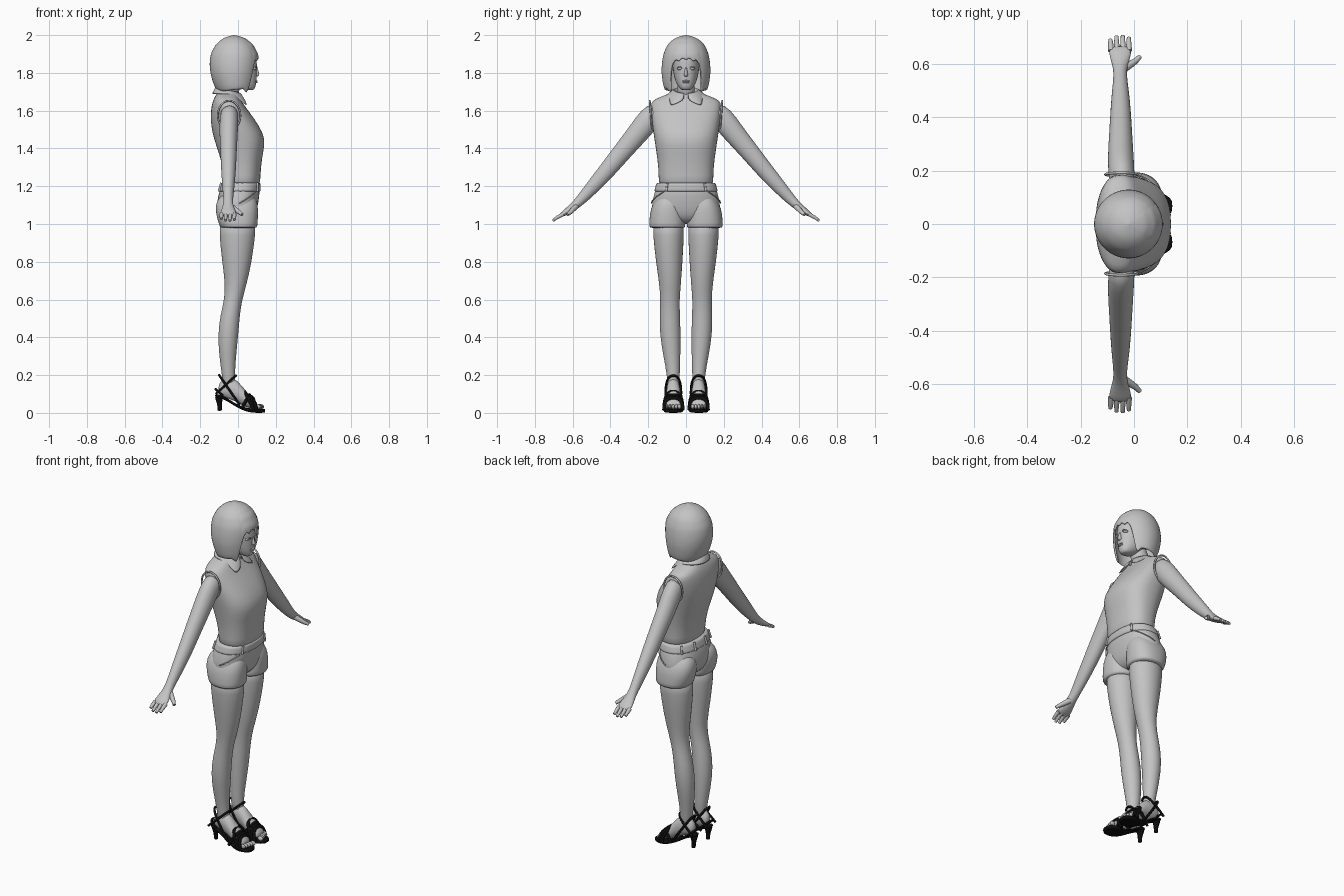
import bpy, bmesh, math
from mathutils import Vector as V

cube = bpy.data.objects.get("Cube")
if cube:
    bpy.data.objects.remove(cube)


def material(name, value):
    m = bpy.data.materials.new(name)
    m.use_nodes = True
    col = (value, value, value, 1)
    m.diffuse_color = col
    m.node_tree.nodes["Principled BSDF"].inputs["Base Color"].default_value = col
    return m


GREY = material("plain_grey", 0.55)
BLACK = material("shoe_black", 0.004)


def finish(name, bm, mat, mirror=False, solid=0, subdiv=1):
    bmesh.ops.recalc_face_normals(bm, faces=bm.faces)
    me = bpy.data.meshes.new(name)
    bm.to_mesh(me)
    bm.free()
    for f in me.polygons:
        f.use_smooth = True
    me.materials.append(mat)
    ob = bpy.data.objects.new(name, me)
    bpy.context.collection.objects.link(ob)
    if mirror:
        mod = ob.modifiers.new("mirror", "MIRROR")
        mod.use_axis = (False, True, False)
        mod.use_mirror_merge = False
    if solid:
        mod = ob.modifiers.new("thickness", "SOLIDIFY")
        mod.thickness = solid
    if subdiv:
        ob.modifiers.new("smooth", "SUBSURF").levels = subdiv
        ob.modifiers["smooth"].render_levels = subdiv
    return ob


def spow(v, p):
    return math.copysign(abs(v) ** (2 / p), v)


def loft(name, rings, mat=GREY, mirror=False, p=2, n=24):
    """Skin a tube through rings of (centre, half axis, half axis)."""
    bm = bmesh.new()
    loops = []
    for c, u, v in rings:
        ang = [2 * math.pi * i / n for i in range(n)]
        loops.append([bm.verts.new(c + u * spow(math.cos(a), p) + v * spow(math.sin(a), p)) for a in ang])
    for a, b in zip(loops, loops[1:]):
        for i in range(n):
            j = (i + 1) % n
            bm.faces.new((a[i], a[j], b[j], b[i]))
    bm.faces.new(loops[0])
    bm.faces.new(loops[-1])
    return finish(name, bm, mat, mirror)


def level(z, x0, x1, y1, y0=None):
    """Horizontal ring from its extents."""
    y0 = -y1 if y0 is None else y0
    return V(((x0 + x1) / 2, (y0 + y1) / 2, z)), V(((x1 - x0) / 2, 0, 0)), V((0, (y1 - y0) / 2, 0))


def upright(x, z, h, w, y=0.067):
    """Ring facing along x."""
    return V((x, y, z)), V((0, w, 0)), V((0, 0, h))


def tubes(name, paths, r, mat=GREY, both=True, taper=1):
    cu = bpy.data.curves.new(name, "CURVE")
    cu.dimensions = "3D"
    cu.bevel_depth = r
    cu.bevel_resolution = 3
    cu.use_fill_caps = True
    for side in ((1, -1) if both else (1,)):
        for path in paths:
            sp = cu.splines.new("POLY")
            sp.points.add(len(path) - 1)
            for i, (x, y, z) in enumerate(path):
                sp.points[i].co = (x, y * side, z, 1)
                sp.points[i].radius = 1 + (taper - 1) * i / (len(path) - 1)
            sp.use_smooth = True
    cu.materials.append(mat)
    ob = bpy.data.objects.new(name, cu)
    bpy.context.collection.objects.link(ob)


def ball(name, at, size, mirror=False, mat=GREY):
    bm = bmesh.new()
    bmesh.ops.create_uvsphere(bm, u_segments=16, v_segments=10, radius=1)
    for v in bm.verts:
        v.co = V([c * s + o for c, s, o in zip(v.co, size, at)])
    return finish(name, bm, mat, mirror, subdiv=0)


def interp(table, t):
    """Linear lookup of rows keyed by a rising first column."""
    t = min(max(t, table[0][0]), table[-1][0])
    for a, b in zip(table, table[1:]):
        if t <= b[0]:
            k = (t - a[0]) / (b[0] - a[0])
            return [p + (q - p) * k for p, q in zip(a[1:], b[1:])]


# Legs
loft("legs", [level(*r) for r in (
    (.11, -.075, -.01, .096, .04), (.2, -.085, -.018, .1, .032), (.3, -.1, -.01, .12, .03),
    (.42, -.107, .002, .14, .028), (.52, -.093, .01, .139, .032), (.6, -.073, .022, .136, .034),
    (.68, -.067, .046, .141, .027), (.8, -.085, .073, .16, .018), (.95, -.1, .094, .176, .01),
    (1.03, -.1, .095, .178, .01))], mirror=True)

# Feet and toes
loft("feet", [upright(*r) for r in (
    (-.105, .125, .02, .018), (-.085, .13, .045, .03), (-.045, .135, .062, .034), (0, .113, .057, .036),
    (.04, .073, .045, .041), (.08, .048, .027, .044), (.105, .038, .015, .04))], mirror=True)
for i in range(5):
    ball("toe_%d" % (i + 1), (.122 - .005 * i, .035 + .0165 * i, .033), (.017, .0095 - .0008 * i, .013), True)

# Sandals: sole, heel, straps
loft("sandal_soles", [upright(*r) for r in (
    (-.122, .092, .008, .02), (-.1, .09, .009, .03), (-.06, .073, .008, .03), (-.02, .045, .008, .03),
    (.03, .02, .009, .04), (.07, .012, .011, .053), (.11, .011, .011, .05), (.138, .011, .01, .03),
    (.144, .011, .009, .015))], BLACK, True, p=3.5)
loft("sandal_heels", [level(z, x - r, x + r, .067 + r, .067 - r) for z, x, r in (
    (.09, -.1, .026), (.07, -.1, .018), (.045, -.098, .012), (.02, -.097, .011), (.01, -.097, .012))],
    BLACK, True)


def arch(low, top, w):
    pts = []
    for i in range(17):
        a = math.pi * i / 16
        d = math.sin(a) ** .8
        pts.append((low[0] + (top[0] - low[0]) * d, .067 + w * spow(math.cos(a), 2.6),
                    low[1] + (top[1] - low[1]) * d))
    return pts


tubes("ankle_straps", [arch((.01, .04), (-.1, .2), .042), arch((-.118, .1), (-.012, .197), .041),
                       arch((-.08, .09), (-.118, .125), .03)], .0065, BLACK)
tubes("toe_straps", [arch((.02, .025), (.06, .095), .047), arch((.085, .015), (.035, .113), .049),
                     arch((.1, .015), (.08, .078), .05), arch((.075, .015), (.07, .087), .05)], .009, BLACK)

# Shorts
hips = [(1.0, -.05, .05, .08), (1.03, -.09, .085, .15), (1.07, -.11, .1, .184), (1.12, -.112, .11, .18),
        (1.17, -.1, .116, .166), (1.222, -.086, .115, .154)]
loft("shorts_seat", [level(*r) for r in hips], p=2.3)
loft("shorts_legs", [level(*r) for r in (
    (.978, -.09, .098, .19, .006), (.984, -.096, .103, .196, .003), (1.03, -.112, .106, .194, .003),
    (1.08, -.121, .108, .188, .005), (1.13, -.113, .1, .165, .02), (1.17, -.07, .07, .13, .04))],
    mirror=True, p=2.3)
loft("waistband", [level(*r) for r in (
    (1.17, -.1, .117, .166), (1.173, -.104, .121, .17), (1.195, -.097, .121, .164),
    (1.217, -.09, .12, .158), (1.22, -.085, .115, .154))], p=2.3)


def on_hips(deg, z, off=.003):
    x0, x1, y = interp(hips, z)
    a = math.radians(deg)
    return ((x0 + x1) / 2 + ((x1 - x0) / 2 + off) * spow(math.cos(a), 2.3),
            (y + off) * spow(math.sin(a), 2.3), z)


tubes("belt_loops", [[on_hips(d, z, .005) for z in (1.172, 1.195, 1.218)] for d in (35, 130, 165)], .006)
tubes("pocket_seams", [[on_hips(42 + 9 * i, 1.17 - .012 * i) for i in range(6)]], .003)

# Sleeveless shirt
loft("shirt", [level(*r) for r in (
    (1.208, -.068, .11, .138), (1.212, -.073, .118, .145), (1.3, -.08, .121, .146), (1.38, -.103, .133, .157),
    (1.45, -.128, .147, .168), (1.52, -.143, .112, .178), (1.58, -.146, .07, .184), (1.625, -.14, .036, .187),
    (1.655, -.132, .016, .18), (1.675, -.122, .004, .13), (1.692, -.112, 0, .085), (1.7, -.1, -.005, .06))],
    p=2.4, n=32)
tubes("armhole_trim", [[(-.047 + .06 * math.cos(a), .186 + .006 * math.sin(a), 1.575 + .078 * math.sin(a))
                        for a in [math.pi * i / 12 for i in range(25)]]], .005)

# Collar, open at the front with two points
FLAP = [(8, .08, 1.66), (24, .108, 1.64), (40, .128, 1.626), (60, .105, 1.665), (90, .1, 1.69), (180, .088, 1.688)]
bm = bmesh.new()
cols = []
for i in range(44):
    deg = 8 + 344 * i / 43
    a, back = math.radians(deg), min(deg, 360 - deg)
    r_out, z_out = interp(FLAP, back)
    z_in = 1.69 + .04 * back / 180
    rows = ((.058, z_in - .03), (.06, z_in), (.068, z_in + .002), (r_out, z_out))
    cols.append([bm.verts.new((-.05 + r * math.cos(a), r * math.sin(a), z)) for r, z in rows])
for a, b in zip(cols, cols[1:]):
    for j in range(3):
        bm.faces.new((a[j], b[j], b[j + 1], a[j + 1]))
finish("collar", bm, GREY, solid=.007)

# Arms with palms
ARM = [(.14, 1.6, -.045, .045, .055), (.19, 1.565, -.047, .05, .064), (.25, 1.485, -.05, .049, .058),
       (.33, 1.392, -.05, .044, .051), (.42, 1.28, -.05, .039, .045), (.5, 1.19, -.051, .032, .037),
       (.565, 1.118, -.052, .023, .026), (.6, 1.088, -.052, .03, .021), (.64, 1.06, -.052, .043, .016),
       (.668, 1.043, -.052, .04, .01)]
rings = []
for i, (y, z, x, a, b) in enumerate(ARM):
    p, q = ARM[max(i - 1, 0)], ARM[min(i + 1, len(ARM) - 1)]
    d = V((0, q[0] - p[0], q[1] - p[1])).normalized()
    rings.append((V((x, y, z)), V((a, 0, 0)), V((0, -d.z, d.y)) * b))
loft("arms", rings, mirror=True)
tubes("fingers", [[(x, .65, 1.052), (x * 1.02, .68, 1.036), (x * 1.03, .68 + l, 1.036 - l * .72)]
                  for x, l in ((-.086, .012), (-.064, .024), (-.041, .026), (-.019, .019))], .0115, taper=.65)
tubes("thumbs", [[(-.04, .582, 1.095), (-.012, .6, 1.075), (.006, .612, 1.062), (.022, .628, 1.05)]],
      .016, taper=.55)

# Neck and head
loft("neck", [level(z, x - .05, x + .05, .047) for z, x in ((1.65, -.055), (1.7, -.045), (1.8, -.02))])
loft("head", [level(*r) for r in (
    (1.708, .045, .078, .018), (1.716, .015, .09, .032), (1.74, -.04, .096, .05), (1.77, -.075, .099, .061),
    (1.81, -.095, .1, .069), (1.86, -.11, .102, .073), (1.91, -.11, .092, .07), (1.96, -.07, .05, .045))], p=2.2)
loft("nose", [level(*r) for r in (
    (1.78, .085, .102, .009), (1.786, .085, .115, .012), (1.8, .085, .111, .008), (1.835, .085, .101, .005))])
ball("eyes", (.085, .033, 1.823), (.013, .014, .008), True)
tubes("eyelids", [[(.1 - .002 * abs(i) - .002 * i, .033 + .006 * i, 1.832 - .0015 * i * i) for i in range(-2, 3)]],
      .0025)
for name, z in (("upper_lip", 1.757), ("lower_lip", 1.75)):
    ball(name, (.095, 0, z), (.009, .019, .0045))

# Bobbed hair with a fringe above the face
SHAPE = [(1.68, -.1, .075, .105), (1.74, -.13, .095, .122), (1.8, -.147, .106, .13), (1.85, -.151, .11, .128),
         (1.9, -.145, .107, .12), (1.95, -.118, .08, .098), (1.98, -.085, .045, .066), (1.993, -.055, .012, .036),
         (2, -.022, -.018, .002)]
HEM = [(0, 1.868), (10, 1.88), (18, 1.858), (26, 1.872), (34, 1.85), (39, 1.8), (43, 1.71), (50, 1.69),
       (62, 1.712), (90, 1.708), (130, 1.7), (180, 1.705)]
bm = bmesh.new()
cols = []
N = 80
for i in range(N):
    deg = 360 * i / N
    a = math.radians(deg)
    hem = interp(HEM, min(deg, 360 - deg))[0]
    col = []
    for j in range(17):
        z = 2 - (2 - hem) * (j / 16) ** 1.7
        x0, x1, y = interp(SHAPE, z)
        col.append(bm.verts.new(((x0 + x1) / 2 + (x1 - x0) / 2 * math.cos(a), y * math.sin(a), z)))
    cols.append(col)
for i in range(N):
    a, b = cols[i], cols[(i + 1) % N]
    for j in range(16):
        bm.faces.new((a[j], a[j + 1], b[j + 1], b[j]))
bm.faces.new([c[0] for c in cols])
finish("hair", bm, GREY, solid=.01)
